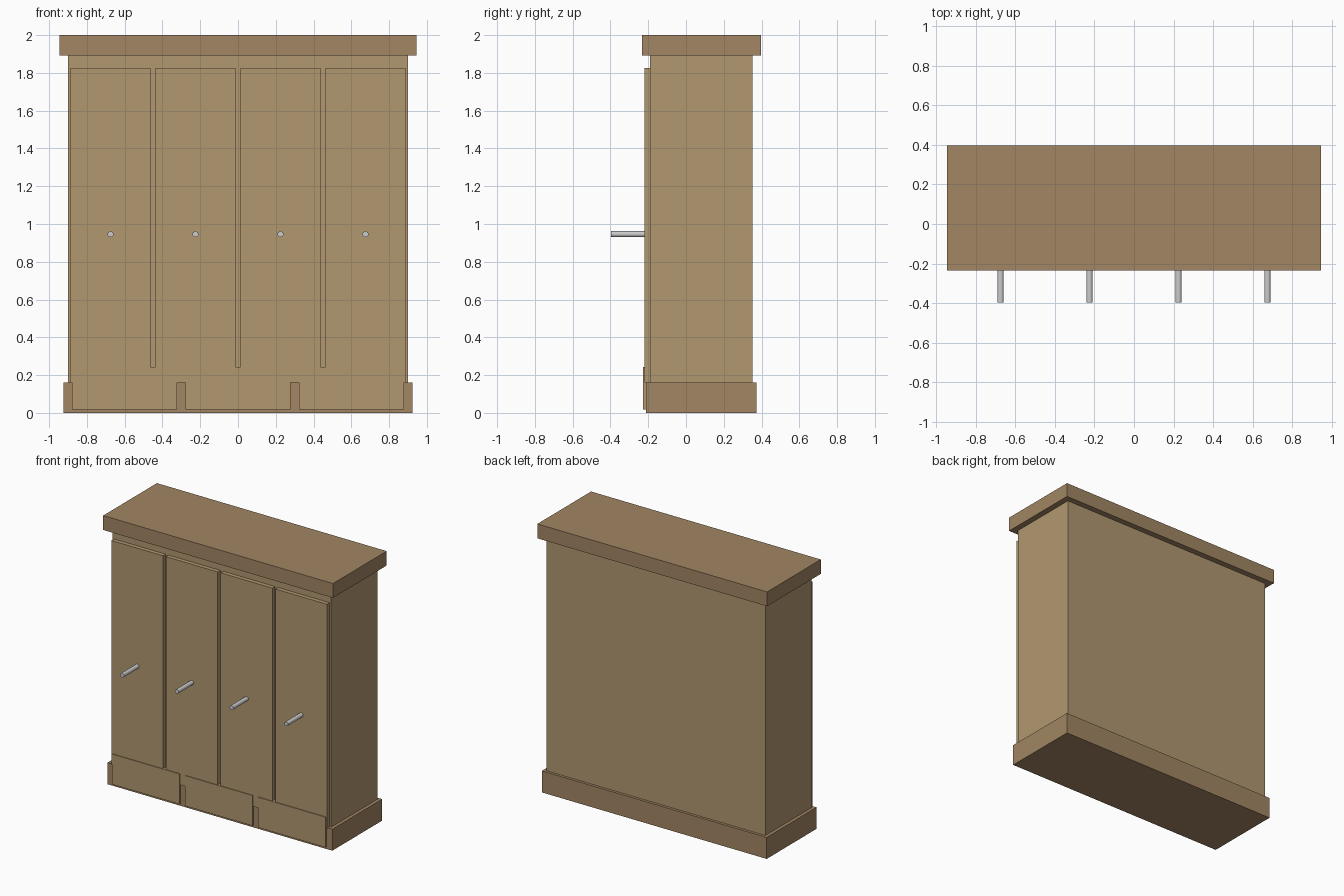
import bpy
import math

if "Cube" in bpy.data.objects:
    bpy.data.objects.remove(bpy.data.objects["Cube"])


def material(name, rgb):
    m = bpy.data.materials.new(name)
    m.diffuse_color = (*rgb, 1)
    m.use_nodes = True
    m.node_tree.nodes["Principled BSDF"].inputs["Base Color"].default_value = m.diffuse_color
    return m


light_wood = material("light_wood", (0.44, 0.31, 0.162))
dark_wood = material("dark_wood", (0.36, 0.238, 0.125))


def box(name, x, y, z, mat):
    """Box from (min, max) ranges on each axis."""
    bpy.ops.mesh.primitive_cube_add(size=1, location=[sum(r) / 2 for r in (x, y, z)])
    ob = bpy.context.object
    ob.name = name
    ob.scale = [r[1] - r[0] for r in (x, y, z)]
    bpy.ops.object.transform_apply(location=False, rotation=False, scale=True)
    ob.data.materials.append(mat)
    return ob


# Carcass, plinth and crown
box("cabinet_body", (-0.90, 0.90), (-0.19, 0.353), (0.16, 1.893), light_wood)
box("plinth", (-0.925, 0.925), (-0.213, 0.373), (0, 0.16), dark_wood)
box("crown", (-0.945, 0.945), (-0.234, 0.397), (1.893, 2.0), dark_wood)

# Four tall doors, each with a round peg handle
for i in range(4):
    cx = -0.675 + 0.45 * i
    box(f"door_{i + 1}", (cx - 0.2125, cx + 0.2125), (-0.221, -0.19), (0.16, 1.825), light_wood)
    bpy.ops.mesh.primitive_cylinder_add(vertices=16, radius=0.016, depth=0.177,
                                        location=(cx, -0.3085, 0.946),
                                        rotation=(math.pi / 2, 0, 0))
    handle = bpy.context.object
    handle.name = f"handle_{i + 1}"
    bpy.ops.object.shade_smooth_by_angle()

# Three drawer fronts along the bottom
for i in range(3):
    cx = 0.60 * (i - 1)
    box(f"drawer_{i + 1}", (cx - 0.2775, cx + 0.2775), (-0.227, -0.19), (0.017, 0.242), light_wood)
